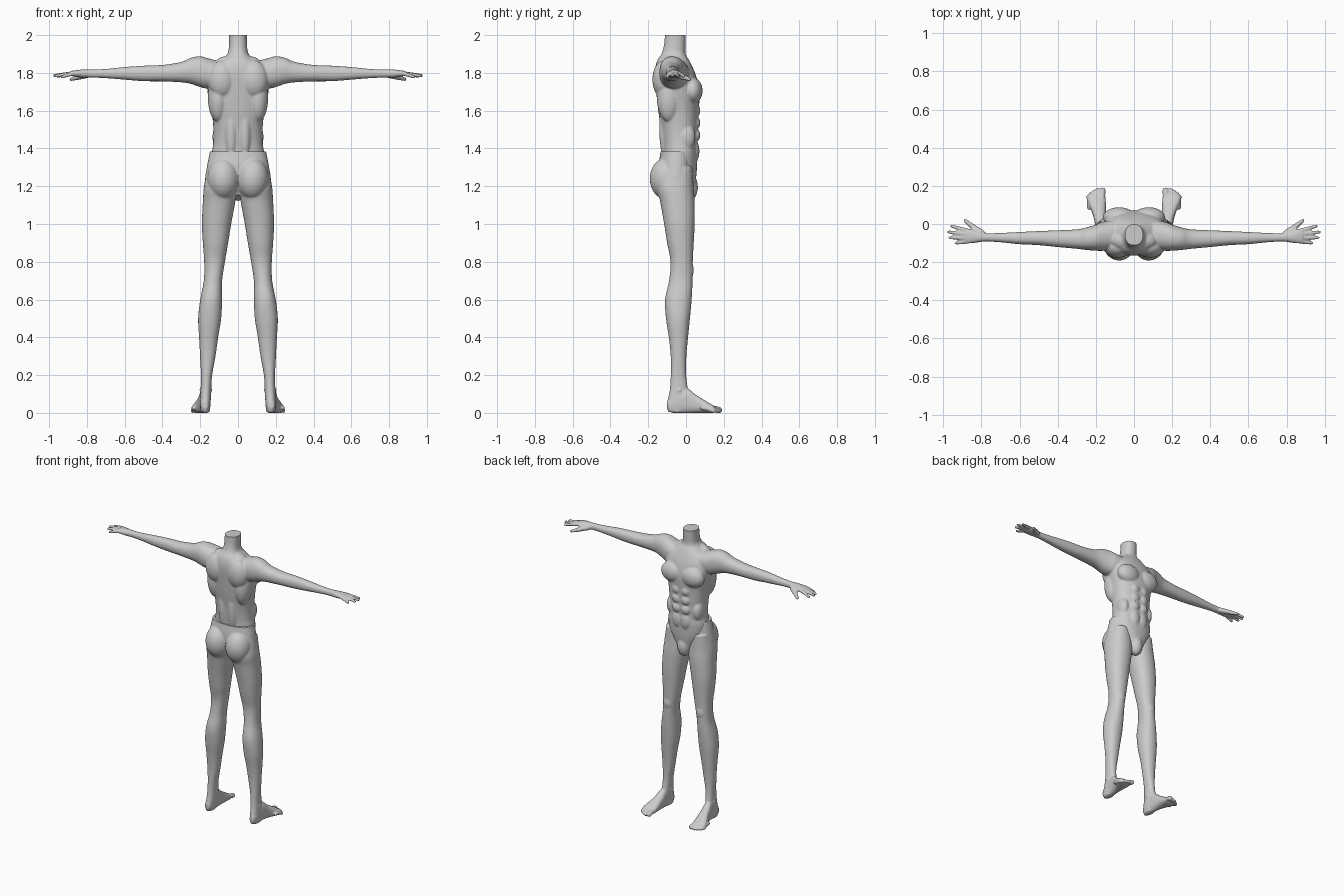
import bpy, bmesh, math
from mathutils import Vector, Matrix

if "Cube" in bpy.data.objects:
    bpy.data.objects.remove(bpy.data.objects["Cube"])

SIDES = 32


def rings_to_mesh(bm, rings):
    rows = [[bm.verts.new(p) for p in ring] for ring in rings]
    n = len(rows[0])
    for a, b in zip(rows, rows[1:]):
        for i in range(n):
            j = (i + 1) % n
            bm.faces.new((a[i], a[j], b[j], b[i]))
    bm.faces.new(rows[0])
    bm.faces.new(rows[-1])


def smooth_rows(rows, steps=4):
    # Catmull-Rom interpolation of the profile rows
    out = []
    for i in range(len(rows) - 1):
        p = [rows[max(i - 1, 0)], rows[i], rows[i + 1], rows[min(i + 2, len(rows) - 1)]]
        for s in range(steps):
            t = s / steps
            out.append([0.5 * (2 * b + (c - a) * t + (2 * a - 5 * b + 4 * c - d) * t * t
                               + (3 * b - a - 3 * c + d) * t ** 3) for a, b, c, d in zip(*p)])
    return out + [rows[-1]]


def loft(bm, axis, rows, power=2.2, mirror=True):
    # row = position on the axis, then min/max of the two other axes
    others = [k for k in range(3) if k != axis]
    for sx in ((1, -1) if mirror else (1,)):
        rings = []
        for t, a0, a1, b0, b1 in smooth_rows(rows):
            ring = []
            for i in range(SIDES):
                w = 2 * math.pi * i / SIDES
                c, s = math.cos(w), math.sin(w)
                p = Vector((0, 0, 0))
                p[axis] = t
                p[others[0]] = (a0 + a1) / 2 + (a1 - a0) / 2 * math.copysign(abs(c) ** (2 / power), c)
                p[others[1]] = (b0 + b1) / 2 + (b1 - b0) / 2 * math.copysign(abs(s) ** (2 / power), s)
                p.x *= sx
                ring.append(p)
            rings.append(ring)
        rings_to_mesh(bm, rings)


def ball(bm, centre, radii, mirror=True):
    for sx in ((1, -1) if mirror else (1,)):
        m = Matrix.Translation((centre[0] * sx, centre[1], centre[2])) @ Matrix.Diagonal((*radii, 1))
        bmesh.ops.create_uvsphere(bm, u_segments=24, v_segments=16, radius=1, matrix=m)


def digit(bm, points):
    # tapered finger or toe with round ends, points = (x, y, z, radius)
    for sx in (1, -1):
        pts = smooth_rows(points, 5)
        d = Vector(pts[-1][:3]) - Vector(pts[0][:3])
        d.x *= sx
        q = d.to_track_quat('Z', 'Y')
        rings = []
        for x, y, z, r in pts:
            rings.append([Vector((x * sx, y, z)) + q @ Vector((r * math.cos(w), r * math.sin(w), 0))
                          for w in (2 * math.pi * i / 16 for i in range(16))])
        rings_to_mesh(bm, rings)
        for x, y, z, r in (points[0], points[-1]):
            bmesh.ops.create_uvsphere(bm, u_segments=16, v_segments=10, radius=r,
                                      matrix=Matrix.Translation((x * sx, y, z)))


def fuse(bm, name, cut_z, iterations):
    # weld the overlapping parts into one skin, relax it, cut the top flat
    bmesh.ops.recalc_face_normals(bm, faces=bm.faces)
    mesh = bpy.data.meshes.new(name)
    bm.to_mesh(mesh)
    bm.free()
    ob = bpy.data.objects.new(name, mesh)
    bpy.context.collection.objects.link(ob)
    rem = ob.modifiers.new("skin", 'REMESH')
    rem.mode = 'VOXEL'
    rem.voxel_size = 0.0052
    relax = ob.modifiers.new("relax", 'SMOOTH')
    relax.factor = 0.5
    relax.iterations = iterations
    dg = bpy.context.evaluated_depsgraph_get()
    done = bpy.data.meshes.new_from_object(ob.evaluated_get(dg))
    ob.modifiers.clear()
    bm = bmesh.new()
    bm.from_mesh(done)
    cut = bmesh.ops.bisect_plane(bm, geom=bm.verts[:] + bm.edges[:] + bm.faces[:],
                                 plane_co=(0, 0, cut_z), plane_no=(0, 0, 1), clear_outer=True)
    bmesh.ops.holes_fill(bm, edges=[e for e in cut['geom_cut'] if isinstance(e, bmesh.types.BMEdge)], sides=0)
    bm.to_mesh(done)
    bm.free()
    done.name = name
    ob.data = done
    bpy.ops.object.select_all(action='DESELECT')
    ob.select_set(True)
    bpy.context.view_layer.objects.active = ob
    bpy.ops.object.shade_smooth_by_angle(angle=math.radians(50))
    return ob


# ---- upper body: trunk and neck
bm = bmesh.new()
trunk = [(2.03, .048, -.11, 0), (1.95, .048, -.116, -.003), (1.9, .056, -.13, -.002),
         (1.87, .09, -.15, .015), (1.83, .145, -.162, .035), (1.78, .17, -.165, .055),
         (1.7, .158, -.158, .072), (1.6, .14, -.147, .068), (1.5, .13, -.132, .064),
         (1.42, .132, -.124, .06), (1.36, .14, -.12, .06), (1.28, .12, -.1, .057),
         (1.2, .065, -.06, .048), (1.14, .035, -.02, .042)]
loft(bm, 2, [(z, -w, w, b, f) for z, w, b, f in trunk], 2.3, mirror=False)

# chest, stomach, back and groin muscles
ball(bm, (.078, .035, 1.705), (.085, .053, .07))
for z in (1.6, 1.535, 1.47):
    ball(bm, (.034, .052, z), (.034, .024, .034))
ball(bm, (.03, .045, 1.385), (.04, .026, .06))
ball(bm, (.1, .0, 1.46), (.035, .05, .07))
ball(bm, (.105, -.09, 1.67), (.055, .065, .13))
ball(bm, (.085, -.12, 1.765), (.075, .058, .1))
ball(bm, (.036, -.1, 1.5), (.036, .042, .17))
ball(bm, (.05, -.085, 1.85), (.07, .05, .04))
ball(bm, (0, .018, 1.195), (.045, .045, .073), mirror=False)

# arms and palms
loft(bm, 0, [(.1, -.13, .02, 1.74, 1.862), (.16, -.14, .012, 1.718, 1.878),
             (.2, -.14, -.003, 1.725, 1.888), (.25, -.136, -.018, 1.742, 1.88),
             (.3, -.13, -.028, 1.75, 1.858), (.4, -.121, -.033, 1.755, 1.842),
             (.5, -.111, -.037, 1.756, 1.838), (.6, -.106, -.042, 1.764, 1.831),
             (.7, -.096, -.047, 1.772, 1.821), (.78, -.092, -.048, 1.775, 1.818),
             (.82, -.097, -.039, 1.775, 1.818), (.86, -.102, -.026, 1.779, 1.814),
             (.885, -.1, -.028, 1.785, 1.81)])

# fingers and thumbs
for y0, x1, y1, z1 in ((-.037, .955, -.012, 1.782), (-.055, .972, -.042, 1.786),
                       (-.073, .965, -.072, 1.784), (-.091, .932, -.1, 1.779)):
    digit(bm, [(.865, y0, 1.798, .0115), ((.865 + x1) / 2, (y0 + y1) / 2, (1.8 + z1) / 2, .0105),
               (x1, y1, z1, .0088)])
digit(bm, [(.8, -.047, 1.79, .018), (.845, -.014, 1.777, .0145), (.885, .018, 1.766, .0095)])
fuse(bm, "upper_body", 2.0, 6)

# ---- lower body: hips
bm = bmesh.new()
hips = [(1.42, .144, -.13, .03), (1.385, .149, -.134, .034), (1.3, .165, -.145, .038),
        (1.22, .172, -.13, .02), (1.15, .12, -.1, 0)]
loft(bm, 2, [(z, -w, w, b, f) for z, w, b, f in hips], 2.3, mirror=False)
ball(bm, (.078, -.1, 1.24), (.085, .092, .112))

# legs
loft(bm, 2, [(1.3, .03, .16, -.12, .035), (1.2, .005, .18, -.155, .04), (1.12, .014, .186, -.137, .046),
             (1., .036, .191, -.116, .046), (.9, .052, .186, -.1, .041), (.8, .069, .179, -.082, .036),
             (.7, .084, .181, -.09, .035), (.6, .084, .2, -.111, .03), (.5, .089, .211, -.106, .021),
             (.4, .105, .206, -.091, .011), (.3, .119, .201, -.081, .002), (.2, .137, .196, -.081, .001),
             (.12, .142, .198, -.086, .01), (.05, .145, .201, -.1, .01), (.005, .15, .198, -.095, 0)])
ball(bm, (.128, .015, .755), (.034, .026, .05))
ball(bm, (.17, -.035, .12), (.034, .022, .022))

# feet
loft(bm, 1, [(-.1, .16, .19, .02, .06), (-.07, .148, .2, -.001, .09), (0, .147, .205, -.001, .13),
             (.05, .147, .216, 0, .097), (.1, .147, .236, -.001, .066), (.135, .149, .246, -.001, .045),
             (.155, .156, .238, .006, .034)], 2.5)

# toes
for x0, x1, y1, r in ((.167, .165, .176, .0165), (.193, .191, .178, .0115), (.209, .209, .17, .011),
                      (.224, .226, .158, .0108), (.237, .24, .144, .0105)):
    digit(bm, [(x0, y1 - .06, .026, r), (x0, y1 - .03, .022, r), (x1, y1, r - .001, r)])
fuse(bm, "lower_body", 1.385, 6)
